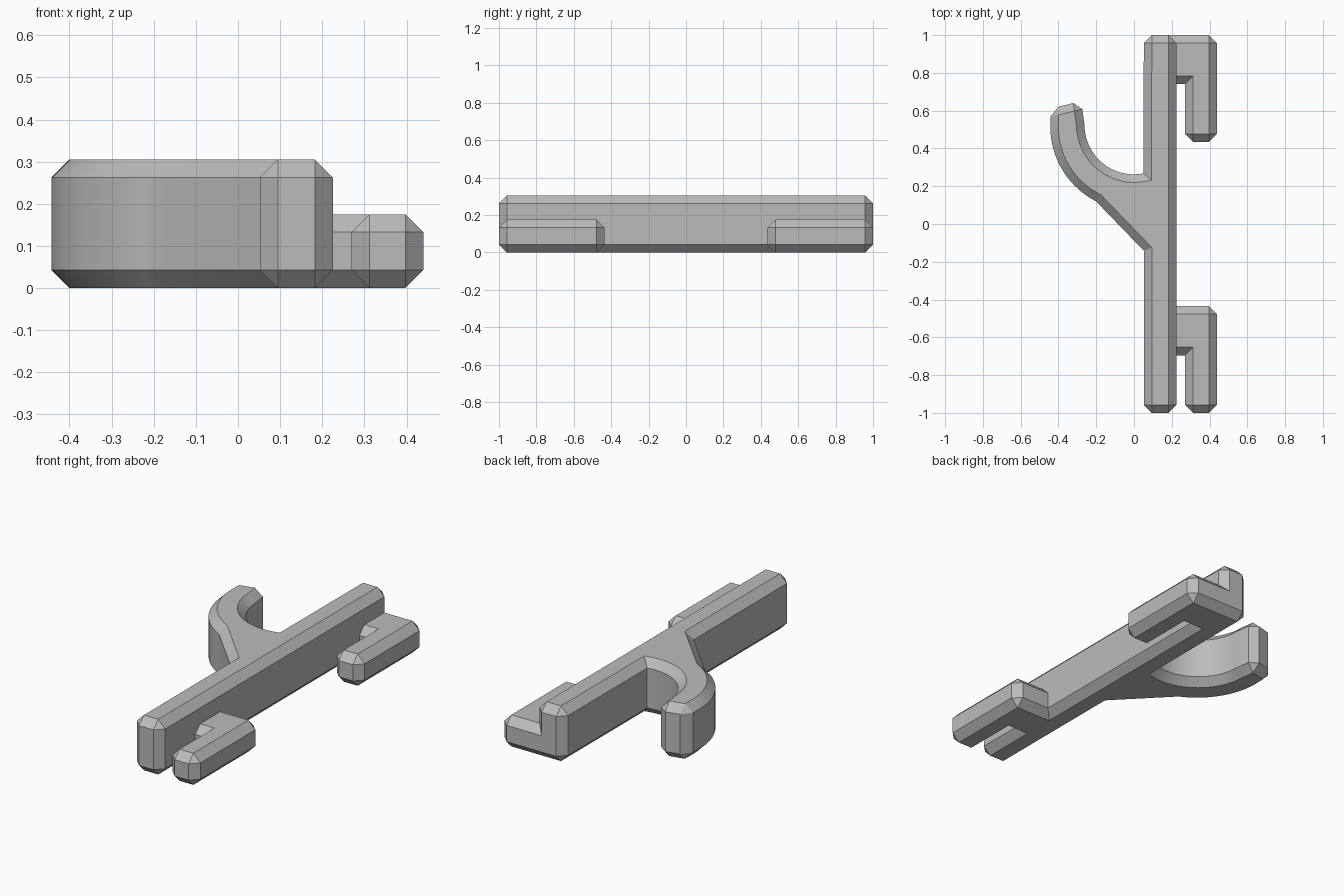
import bpy, bmesh, math

if "Cube" in bpy.data.objects:
    bpy.data.objects.remove(bpy.data.objects["Cube"])

CHAMFER = 0.0425

grey = bpy.data.materials.new("plain_grey")
grey.diffuse_color = (0.5, 0.5, 0.5, 1)
grey.use_nodes = True
grey.node_tree.nodes["Principled BSDF"].inputs["Base Color"].default_value = grey.diffuse_color


def arc(cx, cy, r, a0, a1, n):
    """Points on an arc, angles in degrees."""
    angles = [math.radians(a0 + (a1 - a0) * i / n) for i in range(n + 1)]
    return [(cx + r * math.cos(a), cy + r * math.sin(a)) for a in angles]


def chamfered_plate(name, outline, height):
    """Extrude a counter-clockwise outline; chamfer rims and outer corners."""
    bm = bmesh.new()
    n = len(outline)
    low = [bm.verts.new((x, y, 0)) for x, y in outline]
    top = [bm.verts.new((x, y, height)) for x, y in outline]
    bm.faces.new(low[::-1])
    bm.faces.new(top)
    for i in range(n):
        j = (i + 1) % n
        bm.faces.new((low[i], low[j], top[j], top[i]))
    bm.normal_update()
    # rims and sharp convex edges only; inner corners stay crisp
    sharp = [e for e in bm.edges if e.calc_face_angle_signed() > math.radians(40)]
    bmesh.ops.bevel(bm, geom=sharp, offset=CHAMFER, offset_type='OFFSET',
                    segments=1, profile=0.5, affect='EDGES', clamp_overlap=False)
    bmesh.ops.recalc_face_normals(bm, faces=bm.faces)
    mesh = bpy.data.meshes.new(name)
    bm.to_mesh(mesh)
    bm.free()
    obj = bpy.data.objects.new(name, mesh)
    bpy.context.collection.objects.link(obj)
    mesh.materials.append(grey)
    bpy.ops.object.select_all(action='DESELECT')
    obj.select_set(True)
    bpy.context.view_layer.objects.active = obj
    bpy.ops.object.shade_smooth_by_angle(angle=math.radians(25))
    return obj


# Long rail with the curved hook growing from its left side
rail = [(0.052, -1), (0.225, -1), (0.225, 1), (0.052, 1)]
rail += arc(0, 0.525, 0.262, 281, 180, 28)      # inside of the hook
rail += [(-0.28, 0.65), (-0.44, 0.612)]         # hook tip
rail += arc(0, 0.515, 0.443, 180, 243, 20)      # outside of the hook
rail += [(0.052, -0.142)]                       # straight brace back to the rail
chamfered_plate("rail_with_hook", rail, 0.305)

# Two low L-shaped clips on the right side
for name, y in (("back_clip", 1.0), ("front_clip", -0.435)):
    clip = [(0.1, y - 0.26), (0.27, y - 0.26), (0.27, y - 0.565),
            (0.44, y - 0.565), (0.44, y), (0.1, y)]
    chamfered_plate(name, clip, 0.175)
